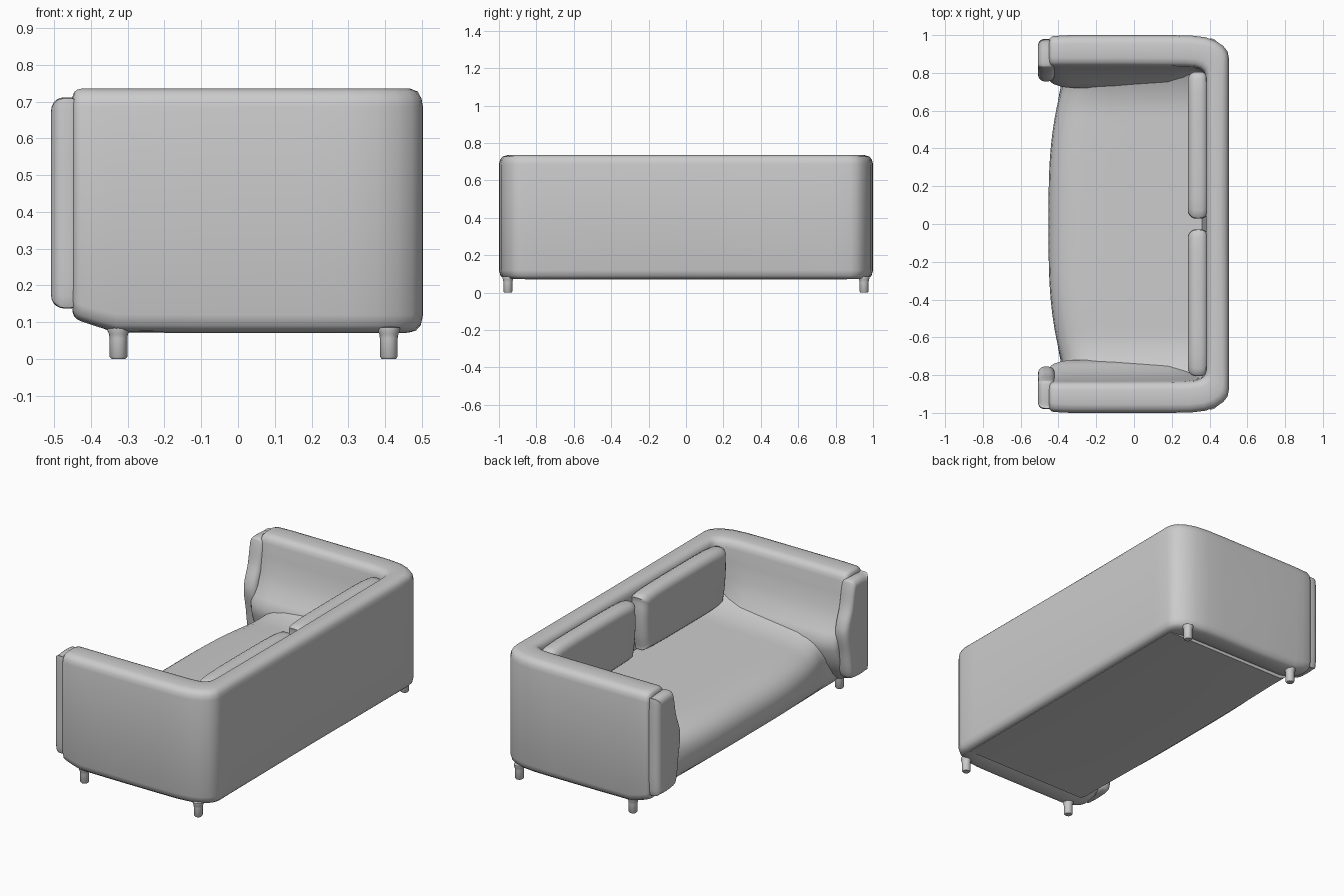
import bpy, bmesh, math
from mathutils import Vector

if "Cube" in bpy.data.objects:
    bpy.data.objects.remove(bpy.data.objects["Cube"])

fabric = bpy.data.materials.new("grey_fabric")
fabric.use_nodes = True
GREY = (0.6, 0.6, 0.6, 1)
fabric.diffuse_color = GREY
fabric.node_tree.nodes["Principled BSDF"].inputs["Base Color"].default_value = GREY


def finish(bm, name, angle=50):
    """Turn a bmesh into a smooth shaded object."""
    bmesh.ops.recalc_face_normals(bm, faces=bm.faces)
    me = bpy.data.meshes.new(name)
    bm.to_mesh(me)
    bm.free()
    me.materials.append(fabric)
    ob = bpy.data.objects.new(name, me)
    bpy.context.collection.objects.link(ob)
    bpy.ops.object.select_all(action='DESELECT')
    ob.select_set(True)
    bpy.context.view_layer.objects.active = ob
    bpy.ops.object.shade_smooth_by_angle(angle=math.radians(angle))


def loft(rings, name):
    """Skin a row of closed rings and cap both ends."""
    bm = bmesh.new()
    rows = [[bm.verts.new(p) for p in ring] for ring in rings]
    n = len(rows[0])
    for r, s in zip(rows, rows[1:]):
        for k in range(n):
            j = (k + 1) % n
            bm.faces.new((r[k], r[j], s[j], s[k]))
    bm.faces.new(rows[0])
    bm.faces.new(rows[-1])
    finish(bm, name)


def pillow(points, x0, x1, r, name, steps=5):
    """Slab facing -x with a rounded front and back rim of radius r."""
    ys, zs = [p[0] for p in points], [p[1] for p in points]
    cy, cz = (min(ys) + max(ys)) / 2, (min(zs) + max(zs)) / 2
    hy, hz = (max(ys) - min(ys)) / 2, (max(zs) - min(zs)) / 2
    levels = []
    for i in range(steps + 1):
        a = math.pi / 2 * i / steps
        levels.append((x0 + r * (1 - math.cos(a)), r * (1 - math.sin(a))))
    levels += [(x1 + x0 - x, inset) for x, inset in reversed(levels)]
    loft([[(x, cy + (y - cy) * (1 - inset / hy), cz + (z - cz) * (1 - inset / hz))
           for y, z in points] for x, inset in levels], name)


def smooth_loop(points, side, steps=4):
    """Closed smooth curve through a few points, mirrored by side."""
    n, out = len(points), []
    for i in range(n):
        a, b, c, d = (Vector(points[(i + k) % n]) for k in (-1, 0, 1, 2))
        for s in range(steps):
            t = s / steps
            p = 0.5 * (2 * b + (c - a) * t + (2 * a - 5 * b + 4 * c - d) * t * t
                       + (3 * b - a - 3 * c + d) * t ** 3)
            out.append((side * p.x, p.y))
    return out


def ease(t):
    t = max(0.0, min(1.0, t))
    return t * t * (3 - 2 * t)


# U-shaped shell: one wall section swept round the plan.
# Inner side: distance from inner edge and height; outer side: inset and height
inner = [(0.045, 0.735), (0.02, 0.729), (0.005, 0.712), (0.0, 0.69), (-0.012, 0.62),
         (-0.03, 0.53), (-0.06, 0.46), (-0.09, 0.41), (-0.115, 0.37), (-0.112, 0.31),
         (-0.08, 0.22), (-0.035, 0.14), (0.02, 0.09), (0.07, 0.074)]
outer = [(0.05, 0.072), (0.025, 0.077), (0.008, 0.09), (0.0, 0.12), (0.0, 0.685),
         (0.005, 0.708), (0.018, 0.727), (0.045, 0.735)]
# Plan stations: inner x, y, outer x, y, swelling of the inner face, end inset
plan = [(-0.45, 0.835, -0.45, 0.992, 0.75, 0.022), (-0.446, 0.835, -0.446, 0.993, 0.76, 0.010),
        (-0.438, 0.835, -0.438, 0.994, 0.78, 0.003), (-0.425, 0.835, -0.425, 0.995, 0.82, 0),
        (-0.38, 0.835, -0.38, 0.998, 0.95, 0), (-0.33, 0.835, -0.33, 1.0, 1, 0),
        (-0.10, 0.835, -0.10, 1.0, 1, 0), (0.18, 0.833, 0.18, 1.0, 0.9, 0),
        (0.27, 0.832, 0.30, 0.998, 0.7, 0), (0.32, 0.83, 0.38, 0.988, 0.5, 0),
        (0.35, 0.822, 0.435, 0.968, 0.3, 0), (0.37, 0.808, 0.473, 0.942, 0.2, 0),
        (0.379, 0.79, 0.495, 0.913, 0.2, 0), (0.381, 0.77, 0.502, 0.88, 0.2, 0),
        (0.382, 0.70, 0.503, 0.78, 0.2, 0), (0.382, 0.0, 0.503, 0.0, 0.2, 0)]
plan += [(a, -b, c, -d, s, e) for a, b, c, d, s, e in reversed(plan[:-1])]
rings = []
for ix, iy, ox, oy, swell, inset in plan:
    i, o = Vector((ix, iy)), Vector((ox, oy))
    out = (o - i).normalized()
    ring = [(i + out * ((u if u > 0 else u * swell) + inset), z) for u, z in inner]
    ring += [(o - out * (w + inset), z) for w, z in outer]
    # raised toe under the arm fronts
    toe = 0.045 * ease((-0.31 - ix) / 0.16)
    rings.append([(p.x, p.y, z + inset * (0.40 - z) / 0.33 + toe * max(0, 1 - z / 0.4))
                  for p, z in ring])
loft(rings, "back_and_arms")

# Seat: rounded section swept across, bowed in plan, curling up into the arms
section = [(0.46, 0.385), (0.25, 0.38), (0.05, 0.37), (-0.15, 0.362), (-0.27, 0.355),
           (-0.34, 0.343), (-0.39, 0.322), (-0.425, 0.295), (-0.446, 0.255),
           (-0.452, 0.21), (-0.44, 0.16), (-0.41, 0.115), (-0.37, 0.084),
           (-0.33, 0.07), (0.46, 0.07)]
rows = []
N = 40
for i in range(N + 1):
    y = -0.86 + 1.72 * i / N
    bow = 0.07 * min(1, max(0, (abs(y) - 0.1) / 0.63)) ** 2.5
    lift = 0.045 * (max(0.0, abs(y) - 0.58) / 0.2) ** 2
    rows.append([(x + bow * ease((0.1 - x) / 0.5) * min(1, (z - 0.07) / 0.12), y,
                  z + lift * ease((z - 0.22) / 0.13)) for x, z in section])
loft(rows, "seat")

pad = [(0.96, 0.705), (0.85, 0.71), (0.825, 0.685), (0.80, 0.57), (0.765, 0.48),
       (0.755, 0.41), (0.775, 0.30), (0.795, 0.18), (0.83, 0.143), (0.95, 0.14),
       (0.977, 0.17), (0.98, 0.42), (0.978, 0.68)]
cushion = [(0.05, 0.41), (0.09, 0.385), (0.40, 0.38), (0.73, 0.385), (0.78, 0.42),
           (0.802, 0.55), (0.802, 0.66), (0.765, 0.712), (0.41, 0.72), (0.07, 0.712),
           (0.033, 0.67), (0.03, 0.55)]
# Leg: lathe profile of radius and height, flaring into the body
leg = [(0.0, 0.0), (0.019, 0.0), (0.024, 0.006), (0.024, 0.055), (0.026, 0.068),
       (0.03, 0.077), (0.03, 0.085), (0.0, 0.09)]

for side, word in ((1, "back_side"), (-1, "front_side")):
    # Padded panel on the arm front
    pillow(smooth_loop(pad, side), -0.508, -0.42, 0.035, word + "_arm_pad")
    # Loose back cushion
    pillow(smooth_loop(cushion, side), 0.285, 0.395, 0.045, word + "_back_cushion")
    # Legs
    for x, place in ((-0.325, "fore"), (0.41, "rear")):
        bm = bmesh.new()
        vs = [bm.verts.new((r, 0, z)) for r, z in leg]
        es = [bm.edges.new(p) for p in zip(vs, vs[1:])]
        bmesh.ops.spin(bm, geom=vs + es, cent=(0, 0, 0), axis=(0, 0, 1),
                       angle=math.tau, steps=16)
        bmesh.ops.remove_doubles(bm, verts=bm.verts, dist=0.0005)
        bmesh.ops.translate(bm, vec=(x, side * 0.952, 0), verts=bm.verts)
        finish(bm, f"{word}_{place}_leg")
